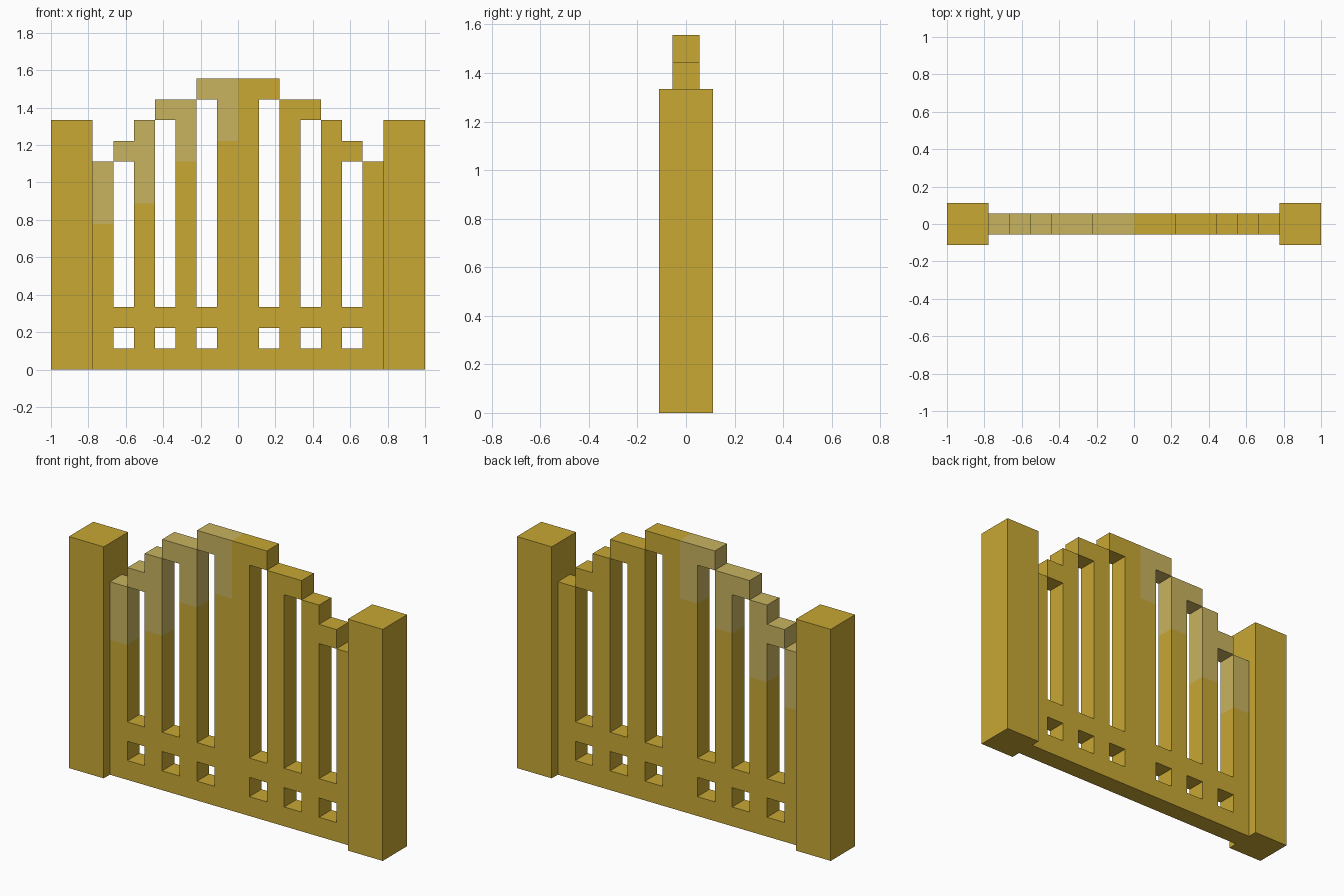
import bpy, bmesh

if "Cube" in bpy.data.objects:
    bpy.data.objects.remove(bpy.data.objects["Cube"])

U = 1 / 9            # the model sits on a regular grid of this size
T = U / 2            # half thickness of the gate panel
POST_H = 12 * U


def material(name, rgb):
    m = bpy.data.materials.new(name)
    m.diffuse_color = (*rgb, 1)
    m.use_nodes = True
    m.node_tree.nodes["Principled BSDF"].inputs["Base Color"].default_value = m.diffuse_color
    return m


gold = material("gold", (0.578, 0.392, 0.034))
pale_gold = material("pale_gold", (0.578, 0.456, 0.117))


def finish(bm, name, mats):
    me = bpy.data.meshes.new(name)
    bm.to_mesh(me)
    bm.free()
    for m in mats:
        me.materials.append(m)
    ob = bpy.data.objects.new(name, me)
    bpy.context.collection.objects.link(ob)
    return ob


# Square gate posts
for side, name in ((-1, "left_post"), (1, "right_post")):
    bm = bmesh.new()
    bmesh.ops.create_cube(bm, size=1)
    for v in bm.verts:
        v.co = (v.co.x * 2 * U + side * 8 * U, v.co.y * 2 * U, (v.co.z + 0.5) * POST_H)
    finish(bm, name, [gold])

# Gate panel columns, from the middle outwards: (top, slot top or 0, start of pale tip)
columns = [(14, 0, 11), (14, 13, 13), (13, 0, 10), (13, 12, 12),
           (12, 0, 8), (11, 10, 10), (10, 0, 7)]

# Filled grid cells -> material index; pale tips only on the left half
cells = {}
for k, (top, slot, pale) in enumerate(columns):
    for z in range(top):
        if slot and (z == 1 or 3 <= z < slot):
            continue
        cells[(k, z)] = 0
        cells[(-k - 1, z)] = 1 if z >= pale else 0

# Skin the filled cells: front, back and every exposed edge
bm = bmesh.new()
verts = {}


def vert(x, y, z):
    key = (x, y, z)
    if key not in verts:
        verts[key] = bm.verts.new((x * U, y * T, z * U))
    return verts[key]


for (x, z), mat in cells.items():
    corners = [(x, z), (x + 1, z), (x + 1, z + 1), (x, z + 1)]
    neighbours = [(x, z - 1), (x + 1, z), (x, z + 1), (x - 1, z)]
    faces = [[vert(a, -1, b) for a, b in corners],
             [vert(a, 1, b) for a, b in reversed(corners)]]
    for i, n in enumerate(neighbours):
        if n not in cells:
            (a, b), (c, d) = corners[i], corners[(i + 1) % 4]
            faces.append([vert(c, -1, d), vert(a, -1, b), vert(a, 1, b), vert(c, 1, d)])
    for f in faces:
        bm.faces.new(f).material_index = mat

finish(bm, "gate_panel", [gold, pale_gold])
